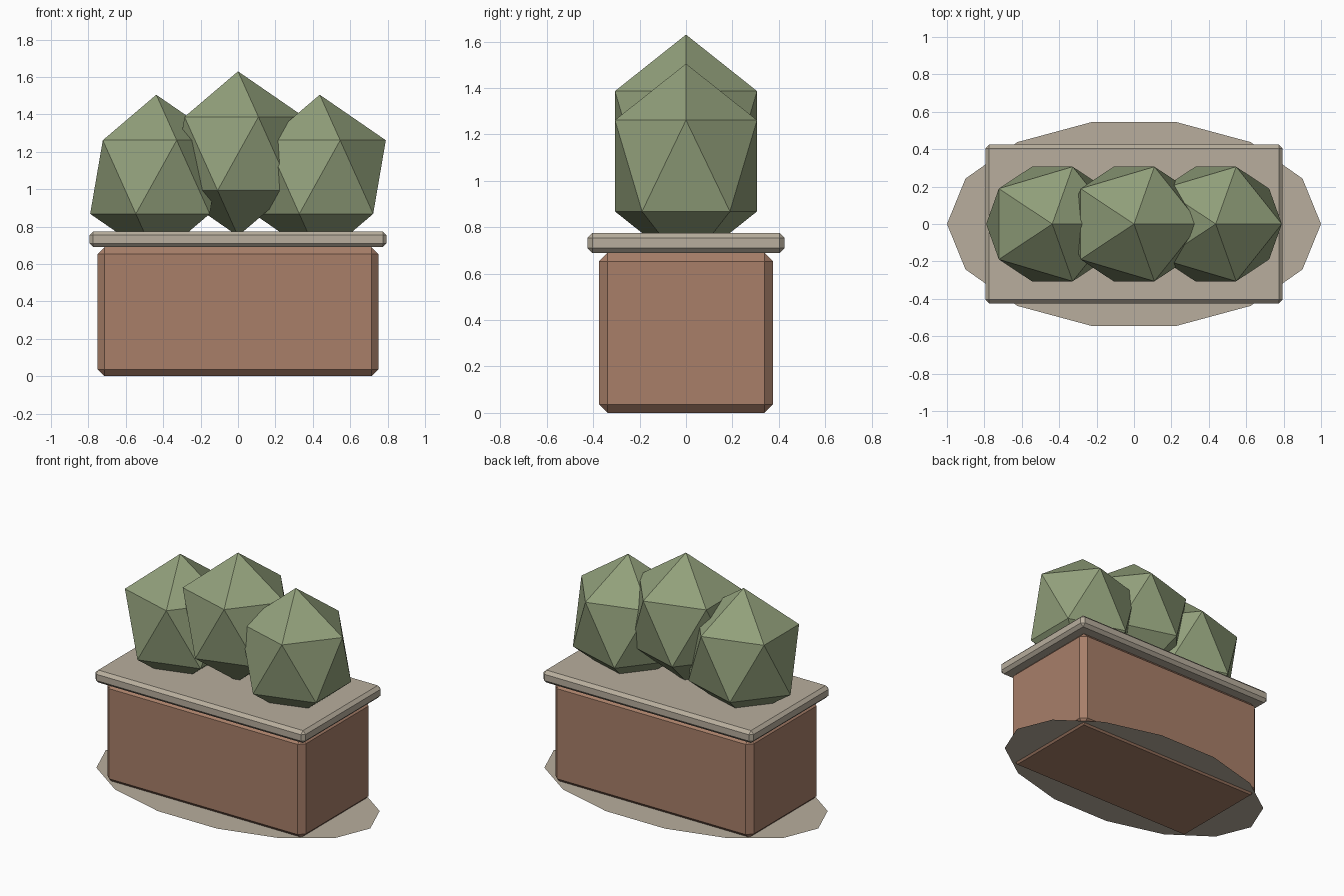
import bpy
import bmesh
from math import cos, sin, tau
from mathutils import Matrix

cube = bpy.data.objects.get("Cube")
if cube:
    bpy.data.objects.remove(cube, do_unlink=True)


def make_material(name, rgb):
    """Flat material from 0-255 sRGB values, stored as linear."""
    lin = [((c / 255 + 0.055) / 1.055) ** 2.4 for c in rgb] + [1.0]
    mat = bpy.data.materials.new(name)
    mat.use_nodes = True
    mat.diffuse_color = lin
    bsdf = next(n for n in mat.node_tree.nodes if n.type == 'BSDF_PRINCIPLED')
    bsdf.inputs["Base Color"].default_value = lin
    return mat


terracotta = make_material("terracotta", (168, 127, 105))
stone = make_material("pale stone", (184, 174, 157))
leaf = make_material("leaf green", (146, 160, 123))


def finish(name, bm, mat):
    mesh = bpy.data.meshes.new(name)
    bm.to_mesh(mesh)
    bm.free()
    mesh.materials.append(mat)
    obj = bpy.data.objects.new(name, mesh)
    bpy.context.collection.objects.link(obj)


def chamfered_box(name, size, z_bottom, chamfer, mat):
    bm = bmesh.new()
    place = Matrix.Translation((0, 0, z_bottom + size[2] / 2)) @ Matrix.Diagonal((*size, 1))
    bmesh.ops.create_cube(bm, size=1, matrix=place)
    bmesh.ops.bevel(bm, geom=bm.edges[:], offset=chamfer, segments=1,
                    affect='EDGES', clamp_overlap=True)
    finish(name, bm, mat)


def bush(name, x, z):
    bm = bmesh.new()
    place = Matrix.Translation((x, 0, z)) @ Matrix.Diagonal((0.395, 0.36, 0.44, 1))
    bmesh.ops.create_icosphere(bm, subdivisions=1, radius=1, matrix=place)
    finish(name, bm, leaf)


# Flat oval slab around the foot, with corners on its long axis
sides = 14
bm = bmesh.new()
bm.faces.new([bm.verts.new((cos(tau * i / sides), 0.56 * sin(tau * i / sides), 0.012))
              for i in range(sides)])
finish("ground_slab", bm, stone)

# Planter body and its overhanging rim
chamfered_box("planter_body", (1.5, 0.75, 0.69), 0, 0.037, terracotta)
chamfered_box("planter_rim", (1.59, 0.85, 0.085), 0.69, 0.021, stone)

# Three faceted shrubs, the middle one taller
for name, x, z in (("right_bush", -0.437, 1.065),
                   ("middle_bush", 0, 1.19),
                   ("left_bush", 0.437, 1.065)):
    bush(name, x, z)
